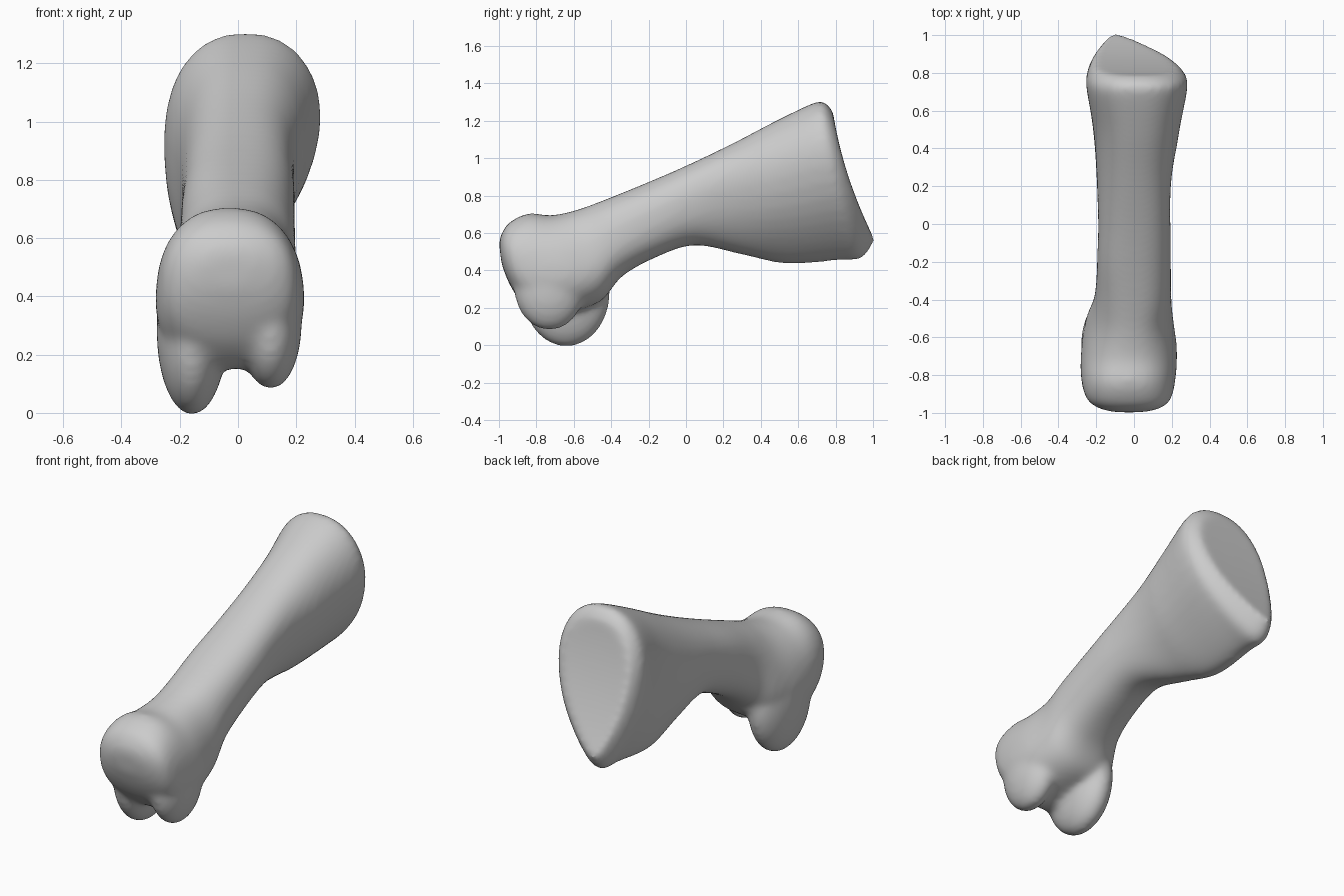
import bpy, bmesh, math

if "Cube" in bpy.data.objects:
    bpy.data.objects.remove(bpy.data.objects["Cube"])

# Stations along the bone: top y,z / bottom y,z / top, bottom half-width / top, bottom x centre / bend
STATIONS = [
    (-1.00, 0.545, -0.985, 0.43, .08, .08, -.03, -.03, .00),
    (-0.985, 0.60, -0.94, 0.32, .16, .16, -.02, -.03, .04),
    (-0.94, 0.66, -0.87, 0.22, .22, .225, -.025, -.03, .08),
    (-0.84, 0.705, -0.76, 0.15, .235, .265, -.03, -.03, .07),
    (-0.72, 0.695, -0.60, 0.18, .22, .28, -.02, -.03, .04),
    (-0.58, 0.725, -0.45, 0.24, .19, .26, -.01, -.03, .0),
    (-0.43, 0.78, -0.34, 0.37, .19, .215, .00, -.01, .0),
    (-0.22, 0.865, -0.15, 0.475, .20, .19, .00, .00, .0),
    (0.00, 0.96, 0.05, 0.535, .20, .18, .01, -.01, .0),
    (0.25, 1.08, 0.30, 0.485, .21, .15, .015, -.06, .0),
    (0.48, 1.20, 0.54, 0.435, .24, .13, .025, -.10, .0),
    (0.68, 1.295, 0.82, 0.455, .285, .13, .025, -.09, .03),
    (0.74, 1.30, 0.94, 0.465, .275, .12, .025, -.095, .09),
    (0.785, 1.25, 1.01, 0.56, .235, .08, .015, -.10, .12),
]
SIDES, STEPS, POWER = 40, 5, 2.35


def catmull(p0, p1, p2, p3, t):
    return [0.5 * (2*b + (c - a)*t + (2*a - 5*b + 4*c - d)*t*t + (3*b - a - 3*c + d)*t**3)
            for a, b, c, d in zip(p0, p1, p2, p3)]


def ring_points(s, scale=1.0):
    yt, zt, yb, zb, wt, wb, ct, cb, bend = s
    taper = 1 + 1.5 * min(max(yt / 0.4, 0), 1)   # keel-like underside toward the back
    pts = []
    for i in range(SIDES):
        a = 2 * math.pi * i / SIDES
        u = scale * math.copysign(abs(math.cos(a)) ** (2 / POWER), math.cos(a))
        v = scale * math.copysign(abs(math.sin(a)) ** (2 / POWER), math.sin(a))
        t = (v + 1) / 2
        k = 1 - max(1 - t, 0) ** taper
        pts.append((cb + (ct - cb)*k + u*(wb + (wt - wb)*k),
                    yb + (yt - yb)*t - bend*t*(1 - t), zb + (zt - zb)*t))
    return pts


# Shaft with both flared ends, lofted through the stations and capped by shrinking rings
bm = bmesh.new()
rings = [ring_points(STATIONS[0], s) for s in (.02, .4, .7)]
last = len(STATIONS) - 1
for k in range(last):
    quad = [STATIONS[min(max(k + o, 0), last)] for o in (-1, 0, 1, 2)]
    for j in range(STEPS):
        rings.append(ring_points(catmull(*quad, j / STEPS)))
rings += [ring_points(STATIONS[-1], s) for s in (1, .8, .6, .4, .2, .02)]
loops = [[bm.verts.new(p) for p in r] for r in rings]
for a, b in zip(loops, loops[1:]):
    for i in range(SIDES):
        j = (i + 1) % SIDES
        bm.faces.new((a[i], a[j], b[j], b[i]))
bm.faces.new(loops[0])
bm.faces.new(loops[-1])


# Rounded knuckles that grow out of the toe end
def knuckle(centre, radii):
    made = bmesh.ops.create_uvsphere(bm, u_segments=28, v_segments=18, radius=1)
    for v in made["verts"]:
        v.co = [c + r * x for c, r, x in zip(centre, radii, v.co)]


knuckle((-.158, -.64, .28), (.122, .235, .288))
knuckle((.112, -.73, .31), (.108, .19, .23))

bmesh.ops.recalc_face_normals(bm, faces=bm.faces)
mesh = bpy.data.meshes.new("foot_bone")
bm.to_mesh(mesh)
bm.free()
bone = bpy.data.objects.new("foot_bone", mesh)
bpy.context.collection.objects.link(bone)

# Fuse the parts and soften the joins
remesh = bone.modifiers.new("fuse", 'REMESH')
remesh.mode = 'VOXEL'
remesh.voxel_size = 0.016
remesh.use_smooth_shade = True
soften = bone.modifiers.new("soften", 'SMOOTH')
soften.factor = 0.5
soften.iterations = 16
